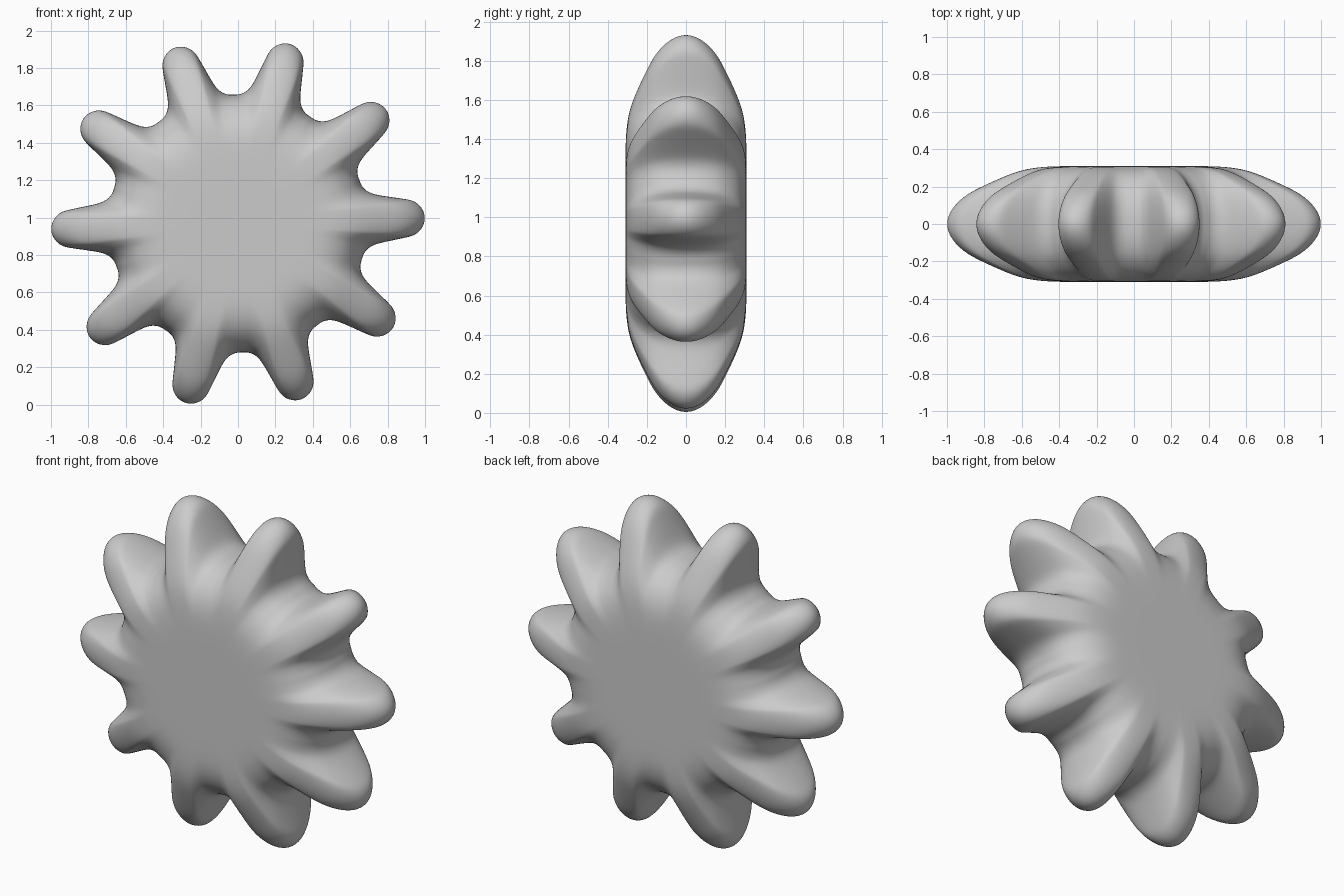
import bpy, bmesh
from math import atan2, hypot, cos, sin, radians, pi

if "Cube" in bpy.data.objects:
    bpy.data.objects.remove(bpy.data.objects["Cube"])

TEETH = 10
CENTRE_Z = 0.968
TILT = radians(1.8)

# half outline of one tooth at mid depth: (along the tooth, sideways), tip to valley
half = [(1.003, 0), (0.996, 0.036), (0.975, 0.069), (0.942, 0.094), (0.893, 0.104),
        (0.81, 0.118), (0.755, 0.128), (0.715, 0.139), (0.684, 0.159), (0.664, 0.186), (0.656, 0.213)]
polar = [(hypot(a, b), atan2(b, a)) for a, b in half]
polar[-1] = (0.69, pi / TEETH)
tooth = [(r, -a) for r, a in polar[:0:-1]] + polar[:-1]

# depth profile: (y, tip radius, valley radius)
depth = [(0, 1.004, 0.69), (0.045, 0.995, 0.689), (0.085, 0.972, 0.684), (0.125, 0.937, 0.675),
         (0.165, 0.885, 0.66), (0.2, 0.815, 0.638), (0.232, 0.745, 0.61), (0.262, 0.675, 0.575),
         (0.285, 0.61, 0.53), (0.3, 0.54, 0.48), (0.308, 0.45, 0.42), (0.31, 0.34, 0.33), (0.31, 0.17, 0.17)]
levels = [(-y, t, v) for y, t, v in depth[:0:-1]] + depth

# stacked outlines joined into one body
bm = bmesh.new()
rings = []
for y, tip, valley in levels:
    ring = []
    for k in range(TEETH):
        for r, a in tooth:
            f = (r - 0.69) / (1.003 - 0.69)
            rad = valley + f * (tip - valley)
            ang = a + TILT + k * 2 * pi / TEETH
            ring.append(bm.verts.new((rad * cos(ang), y, rad * sin(ang) + CENTRE_Z)))
    rings.append(ring)
n = len(rings[0])
for lo, hi in zip(rings, rings[1:]):
    for i in range(n):
        j = (i + 1) % n
        bm.faces.new((lo[i], lo[j], hi[j], hi[i]))

# flat centres of both faces
for ring, y in ((rings[0], -0.31), (rings[-1], 0.31)):
    c = bm.verts.new((0, y, CENTRE_Z))
    for i in range(n):
        bm.faces.new((ring[i], ring[(i + 1) % n], c))
bmesh.ops.recalc_face_normals(bm, faces=bm.faces)
for f in bm.faces:
    f.smooth = True

mesh = bpy.data.meshes.new("soft_gear")
bm.to_mesh(mesh)
bm.free()
gear = bpy.data.objects.new("soft_gear", mesh)
bpy.context.collection.objects.link(gear)
sub = gear.modifiers.new("smooth", 'SUBSURF')
sub.levels = sub.render_levels = 2
